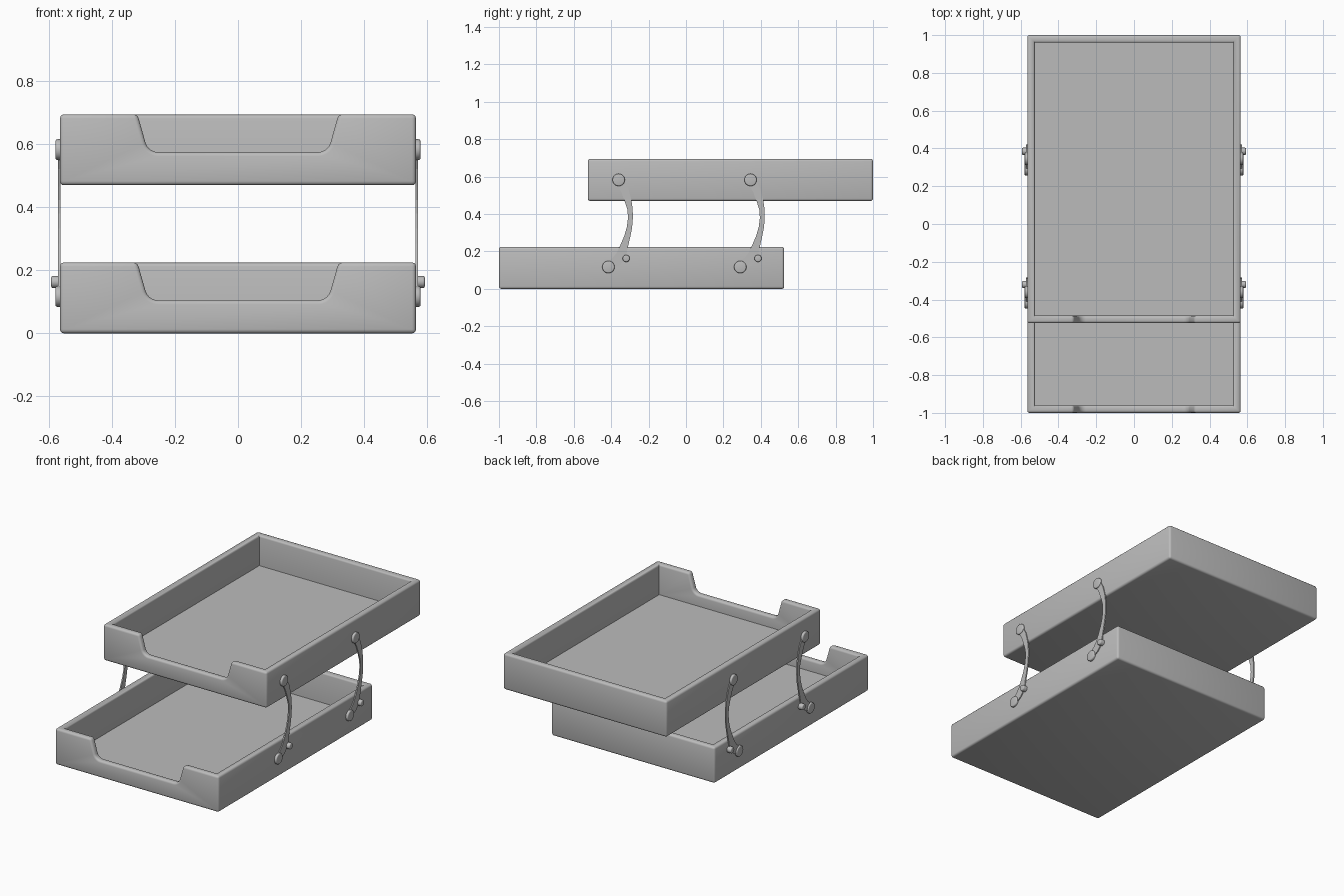
import bpy, bmesh, math
from mathutils import Vector

if "Cube" in bpy.data.objects:
    bpy.data.objects.remove(bpy.data.objects["Cube"])

grey = bpy.data.materials.new("plain grey")
grey.use_nodes = True
grey.diffuse_color = (0.5, 0.5, 0.5, 1)
grey.node_tree.nodes["Principled BSDF"].inputs["Base Color"].default_value = (0.5, 0.5, 0.5, 1)

HALF_W, LENGTH, HEIGHT = 0.565, 1.525, 0.225
WALL, FLOOR = 0.04, 0.035


def add_object(name, bm):
    bmesh.ops.recalc_face_normals(bm, faces=bm.faces)
    mesh = bpy.data.meshes.new(name)
    bm.to_mesh(mesh)
    bm.free()
    mesh.materials.append(grey)
    ob = bpy.data.objects.new(name, mesh)
    bpy.context.collection.objects.link(ob)
    return ob


def smooth(ob, angle=35):
    bpy.ops.object.select_all(action="DESELECT")
    ob.select_set(True)
    bpy.context.view_layer.objects.active = ob
    bpy.ops.object.shade_smooth_by_angle(angle=math.radians(angle))


def box(name, lo, hi):
    bm = bmesh.new()
    bmesh.ops.create_cube(bm, size=1)
    lo, hi = Vector(lo), Vector(hi)
    for v in bm.verts:
        v.co = (lo + hi) / 2 + v.co * (hi - lo)
    return add_object(name, bm)


def prism(name, points, axis_vec, round_corners=None):
    """Extrude a closed outline, optionally rounding some outline corners."""
    bm = bmesh.new()
    verts = [bm.verts.new(p) for p in points]
    bm.faces.new(verts)
    if round_corners:
        bmesh.ops.bevel(bm, geom=[verts[i] for i in round_corners], offset=0.03,
                        segments=5, affect="VERTICES", profile=0.5)
    ext = bmesh.ops.extrude_face_region(bm, geom=bm.faces[:])
    moved = [g for g in ext["geom"] if isinstance(g, bmesh.types.BMVert)]
    bmesh.ops.translate(bm, verts=moved, vec=axis_vec)
    return add_object(name, bm)


def make_tray(name, y0, z0):
    y1, top = y0 + LENGTH, z0 + HEIGHT
    tray = box(name, (-HALF_W, y0, z0), (HALF_W, y1, top))
    inner = HALF_W - WALL
    hollow = box("hollow_cutter", (-inner, y0 + WALL, z0 + FLOOR),
                 (inner, y1 - WALL, top + 0.1))
    # Front finger notch with sloping sides and rounded lower corners
    half = [(0.285, 0.105), (0.319, HEIGHT), (0.319, HEIGHT + 0.1)]
    outline = half + [(-x, z) for x, z in reversed(half)]
    notch = prism("notch_cutter", [(x, y0 - 0.05, z0 + z) for x, z in outline],
                  (0, 0.07 + WALL, 0), (0, 5))
    cutters = (hollow, notch)
    for cutter in cutters:
        mod = tray.modifiers.new("cut", "BOOLEAN")
        mod.operation, mod.object, mod.solver = "DIFFERENCE", cutter, "EXACT"
    deps = bpy.context.evaluated_depsgraph_get()
    bm = bmesh.new()
    bm.from_object(tray, deps)
    tray.modifiers.clear()
    for cutter in cutters:
        bpy.data.objects.remove(cutter)
    # Round only the outward edges, keeping the inside corners crisp
    bmesh.ops.remove_doubles(bm, verts=bm.verts, dist=0.0001)
    bmesh.ops.dissolve_limit(bm, angle_limit=0.01, verts=bm.verts, edges=bm.edges)
    edges = [e for e in bm.edges if e.is_manifold and e.calc_face_angle_signed() > 0.6]
    bmesh.ops.bevel(bm, geom=edges, offset=0.013, segments=3, profile=0.5,
                    affect="EDGES", clamp_overlap=True)
    bm.to_mesh(tray.data)
    bm.free()
    smooth(tray)


def button(name, side, y, z, radius, depth):
    bm = bmesh.new()
    bmesh.ops.create_cone(bm, cap_ends=True, segments=28, radius1=radius,
                          radius2=radius, depth=depth)
    rim = [e for e in bm.edges if all(v.co.z > 0 for v in e.verts)]
    bmesh.ops.bevel(bm, geom=rim, offset=0.006, segments=3, profile=0.5, affect="EDGES")
    for v in bm.verts:
        v.co = (side * (HALF_W + depth / 2 + v.co.z), y + v.co.x, z + v.co.y)
    smooth(add_object(name, bm))


def arm(name, side, y):
    # Centre line of the curved strap: offset along the tray, height, half width
    path = [(-0.36, 0.585, 0.022), (-0.328, 0.53, 0.021), (-0.309, 0.47, 0.018),
            (-0.299, 0.425, 0.014), (-0.297, 0.38, 0.013), (-0.302, 0.33, 0.014),
            (-0.314, 0.28, 0.016), (-0.332, 0.225, 0.021), (-0.346, 0.18, 0.028),
            (-0.372, 0.147, 0.028), (-0.415, 0.117, 0.022)]
    left, right = [], []
    for i, (py, pz, w) in enumerate(path):
        a, b = path[max(i - 1, 0)], path[min(i + 1, len(path) - 1)]
        d = Vector((b[0] - a[0], b[1] - a[1])).normalized()
        left.append((side * (HALF_W - 0.002), y + py - d.y * w, pz + d.x * w))
        right.append((side * (HALF_W - 0.002), y + py + d.y * w, pz - d.x * w))
    prism(name, left + right[::-1], (side * 0.008, 0, 0))


make_tray("lower_tray", -1.0, 0.0)
make_tray("upper_tray", -0.525, 0.47)

# Linking arms with their pivots and stop pins on both sides
for side, side_name in ((1, "left"), (-1, "right")):
    for y, end in ((0, "front"), (0.705, "back")):
        tag = f"{end}_{side_name}"
        arm("arm_" + tag, side, y)
        button("upper_pivot_" + tag, side, y - 0.36, 0.583, 0.033, 0.014)
        button("lower_pivot_" + tag, side, y - 0.415, 0.117, 0.033, 0.014)
        button("stop_pin_" + tag, side, y - 0.32, 0.163, 0.019, 0.028)
